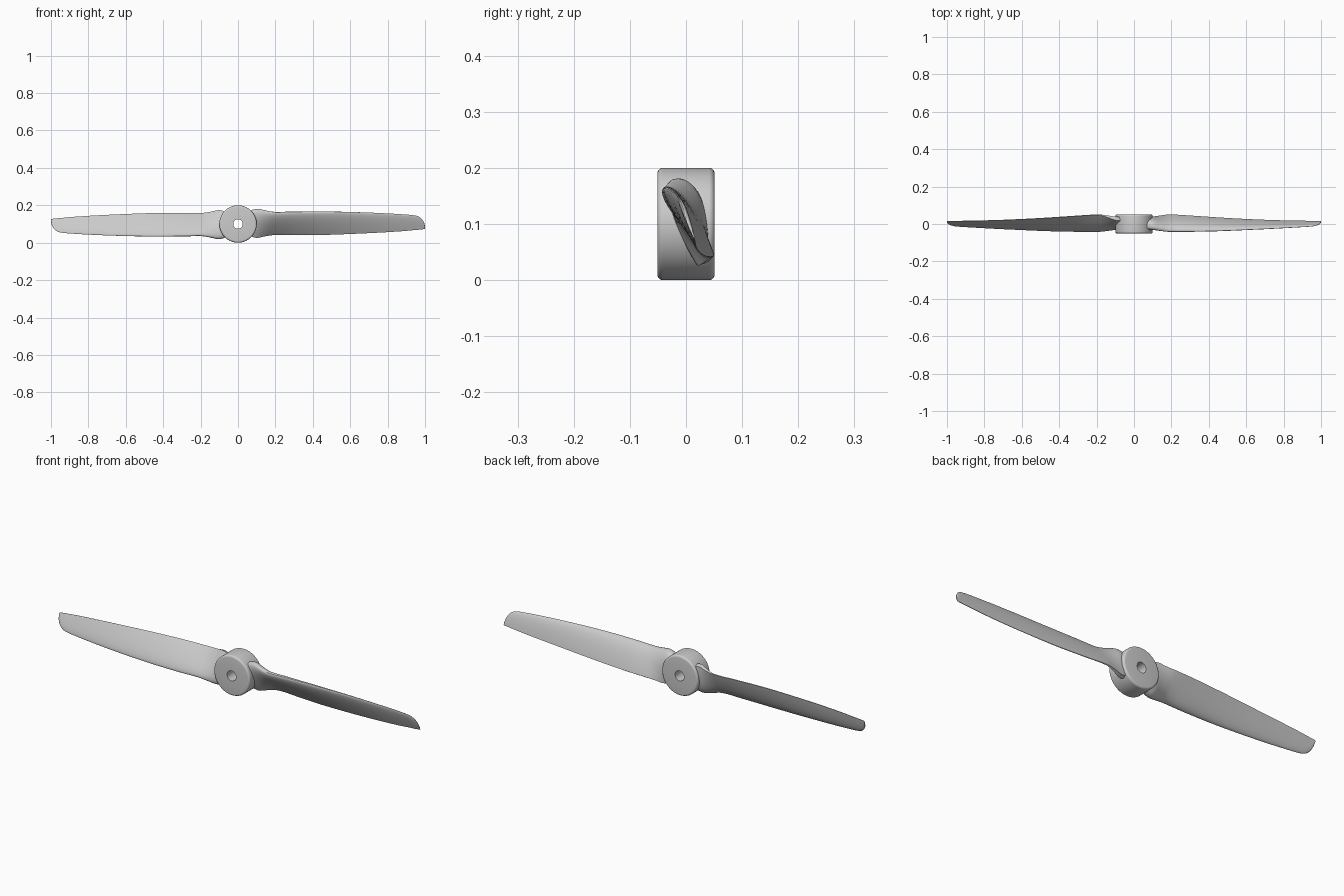
import bpy, math

if "Cube" in bpy.data.objects:
    bpy.data.objects.remove(bpy.data.objects["Cube"])

CZ = 0.1  # height of the shaft axis


def make_mesh(name, rings, closed_rings=False, caps=False):
    """Skin a list of closed rings into one smooth object."""
    n, m = len(rings[0]), len(rings)
    verts = [p for r in rings for p in r]
    faces = []
    for i in range(m if closed_rings else m - 1):
        a, b = i * n, ((i + 1) % m) * n
        for j in range(n):
            k = (j + 1) % n
            faces.append((a + j, a + k, b + k, b + j))
    if caps:
        faces.append(tuple(range(n))[::-1])
        faces.append(tuple((m - 1) * n + j for j in range(n)))
    me = bpy.data.meshes.new(name)
    me.from_pydata(verts, [], faces)
    ob = bpy.data.objects.new(name, me)
    bpy.context.collection.objects.link(ob)
    bpy.ops.object.select_all(action='DESELECT')
    ob.select_set(True)
    bpy.context.view_layer.objects.active = ob
    bpy.ops.object.mode_set(mode='EDIT')
    bpy.ops.mesh.select_all(action='SELECT')
    bpy.ops.mesh.normals_make_consistent(inside=False)
    bpy.ops.object.mode_set(mode='OBJECT')
    bpy.ops.object.shade_smooth_by_angle(angle=math.radians(35))
    return ob


# Hub: lathed ring with rounded rims and a shaft bore
R, H, B, F = 0.1, 0.051, 0.025, 0.01
profile = [(B, -H)]
for s in (-1, 1):
    arc = [(R - F + F * math.sin(a), s * (H - F + F * math.cos(a)))
           for a in (i * math.pi / 10 for i in range(6))]
    profile += arc if s < 0 else arc[::-1]
profile.append((B, H))
rings = []
for i in range(64):
    a = 2 * math.pi * i / 64
    rings.append([(r * math.cos(a), y, CZ + r * math.sin(a)) for r, y in profile])
make_mesh("hub", rings, closed_rings=True)

# Blade stations: x, leading edge y z, trailing edge y z, thickness, blunt edge
stations = [
    (0.060, -0.018, 0.168, 0.026, 0.040, 0.052, 0.022),
    (0.100, -0.022, 0.180, 0.030, 0.029, 0.050, 0.020),
    (0.140, -0.032, 0.172, 0.040, 0.036, 0.042, 0.012),
    (0.190, -0.040, 0.163, 0.049, 0.042, 0.034, 0.005),
    (0.300, -0.040, 0.165, 0.044, 0.041, 0.030, 0.003),
    (0.450, -0.037, 0.166, 0.034, 0.042, 0.025, 0.003),
    (0.600, -0.031, 0.164, 0.026, 0.047, 0.020, 0.002),
    (0.750, -0.024, 0.159, 0.020, 0.054, 0.016, 0.002),
    (0.880, -0.017, 0.152, 0.017, 0.062, 0.012, 0.002),
    (0.945, -0.013, 0.146, 0.016, 0.068, 0.010, 0.002),
    (0.970, -0.009, 0.138, 0.015, 0.070, 0.009, 0.002),
    (0.987, -0.003, 0.122, 0.015, 0.072, 0.007, 0.002),
    (0.996, 0.003, 0.104, 0.015, 0.073, 0.005, 0.002),
    (1.000, 0.010, 0.086, 0.015, 0.074, 0.003, 0.001),
]


def refine(pts, steps):
    """Smooth interpolation over the stations, with tangents scaled by x."""
    def slope(i, k):
        a, b = pts[max(i - 1, 0)], pts[min(i + 1, len(pts) - 1)]
        return (b[k] - a[k]) / (b[0] - a[0])
    out = []
    for i in range(len(pts) - 1):
        p, q = pts[i], pts[i + 1]
        h = q[0] - p[0]
        for s in range(steps):
            t = s / steps
            row = [p[0] + h * t]
            for k in range(1, 7):
                row.append((2*t**3 - 3*t**2 + 1) * p[k] + (t**3 - 2*t**2 + t) * h * slope(i, k)
                           + (3*t**2 - 2*t**3) * q[k] + (t**3 - t**2) * h * slope(i + 1, k))
            out.append(row)
    return out + [list(pts[-1])]


def section(x, ly, lz, ty, tz, thick, blunt, n=16):
    """Airfoil ring: round nose, fuller on the back, flatter on the front."""
    cy, cz = ty - ly, tz - lz
    length = math.hypot(cy, cz)
    ny, nz = -cz / length, cy / length
    ring = []
    for side, gain in ((1, 1.25), (-1, 0.75)):
        us = [0.5 - 0.5 * math.cos(math.pi * i / n) for i in range(n + 1)]
        us = us if side > 0 else us[:0:-1]
        for u in us:
            d = 5 * thick * (0.2969 * math.sqrt(u) - 0.126 * u - 0.3516 * u**2
                             + 0.2843 * u**3 - 0.1036 * u**4)
            d = side * (d * gain + 0.5 * blunt * u)
            ring.append((x, ly + cy * u + ny * d, lz + cz * u + nz * d))
    return ring


# Two twisted blades, the second turned half way round the shaft
sections = [section(*s) for s in refine(stations, 4)]
make_mesh("blade_right", sections, caps=True)
turned = [[(-x, y, 2 * CZ - z) for x, y, z in r] for r in sections]
make_mesh("blade_left", turned, caps=True)
